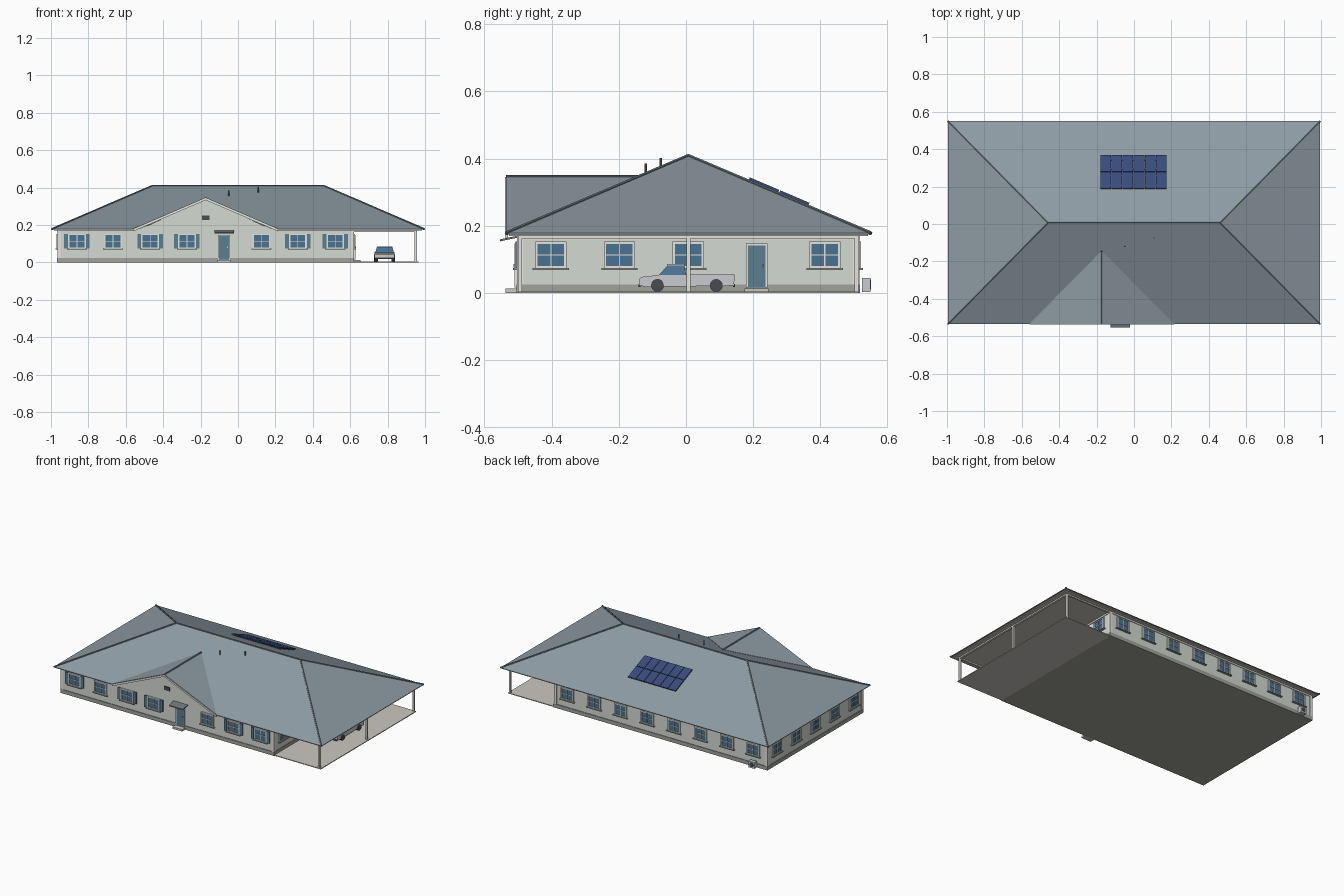
import bpy, bmesh, math
from mathutils import Matrix, Vector

if "Cube" in bpy.data.objects:
    bpy.data.objects.remove(bpy.data.objects["Cube"])

def mat(name, r, g, b):
    m = bpy.data.materials.new(name)
    m.diffuse_color = (r, g, b, 1)
    m.use_nodes = True
    m.node_tree.nodes["Principled BSDF"].inputs["Base Color"].default_value = m.diffuse_color
    return m

WALL = mat("wall", .66, .70, .65)
TRIM = mat("trim", .78, .77, .73)
BASE = mat("plinth", .36, .36, .33)
ROOF = mat("roof", .27, .33, .37)
CAP = mat("cap", .16, .19, .21)
SOFFIT = mat("soffit", .58, .56, .51)
GLASS = mat("glass", .07, .17, .29)
DOOR = mat("door", .10, .21, .28)
PANEL = mat("panel", .04, .07, .20)
SLAB = mat("slab", .60, .57, .53)
DARK = mat("dark", .07, .07, .08)
SILVER = mat("silver", .58, .60, .63)

def finish(name, bm, m):
    bmesh.ops.recalc_face_normals(bm, faces=bm.faces)
    me = bpy.data.meshes.new(name)
    bm.to_mesh(me)
    bm.free()
    ob = bpy.data.objects.new(name, me)
    bpy.context.collection.objects.link(ob)
    if m:
        me.materials.append(m)
    return ob

def boxes(name, items, m):
    """items: (x0,x1, y0,y1, z0,z1[, frame matrix])"""
    bm = bmesh.new()
    for x0, x1, y0, y1, z0, z1, *fr in items:
        M = Matrix.Translation(((x0+x1)/2, (y0+y1)/2, (z0+z1)/2)) @ Matrix.Diagonal((x1-x0, y1-y0, z1-z0, 1))
        bmesh.ops.create_cube(bm, size=1, matrix=(fr[0] if fr else Matrix()) @ M)
    return finish(name, bm, m)

def hull(name, pts, m=None):
    bm = bmesh.new()
    for p in pts:
        bm.verts.new(p)
    bmesh.ops.convex_hull(bm, input=bm.verts)
    bmesh.ops.dissolve_limit(bm, angle_limit=.01, verts=bm.verts, edges=bm.edges)
    return finish(name, bm, m)

def rods(name, segs, r, m, sides=8):
    bm = bmesh.new()
    for a, b in segs:
        a, b = Vector(a), Vector(b)
        q = (b-a).to_track_quat('Z', 'Y').to_matrix().to_4x4()
        bmesh.ops.create_cone(bm, cap_ends=True, segments=sides, radius1=r, radius2=r,
                              depth=(b-a).length, matrix=Matrix.Translation((a+b)/2) @ q)
    return finish(name, bm, m)

# Main dimensions
WX0, WX1, WY0, WY1 = -.963, .617, -.50, .513
RX, RY0, RY1, EAVE, TOP = .995, -.535, .55, .179, .41
RIDGE, RYC = .46, .007
GX, GL, GR, GZ = -.173, -.56, .214, .346

# Walls, plinth, corner boards and frieze
boxes("walls", [(WX0, WX1, WY0, WY1, .02, .178)], WALL)
boxes("plinth", [(WX0-.004, WX1+.004, WY0-.004, WY1+.004, 0, .025)], BASE)
e = .004
boxes("corner_boards", [(x-.010, x+.010, y-.010, y+.010, .025, .172)
      for x in (WX0+.007, WX1-.007) for y in (WY0+.007, WY1-.007)], TRIM)
boxes("frieze", [(x-e, x+e, WY0, WY1, .16, .172) for x in (WX0, WX1)]
      + [(WX0, WX1, WY1-e, WY1+e, .16, .172)], TRIM)

# Carport slab, posts and beams
boxes("carport_slab", [(WX1, .965, WY0, WY1, 0, .005)], SLAB)
boxes("carport_posts", [(.945, .957, y-.006, y+.006, .005, .172) for y in (-.494, .007, .507)], TRIM)
boxes("carport_beams", [(.944, .958, WY0, WY1, .162, .173)]
      + [(WX1, .957, y-.006, y+.006, .162, .173) for y in (-.494, .507)], TRIM)

# Hip roof with soffit, notched under the front gable
roof = hull("hip_roof", [(sx*RX, y, z) for sx in (-1, 1) for y in (RY0, RY1) for z in (.175, EAVE)]
            + [(-RIDGE, RYC, TOP), (RIDGE, RYC, TOP)], ROOF)
soffit = boxes("soffit", [(-.985, .985, RY0+.008, RY1-.008, .170, .176)], SOFFIT)
notch = hull("gable_notch_cutter", [(x, y, z) for y in (-.6, -.499)
             for x, z in ((GL+.012, .15), (GR-.012, .15), (GL+.012, .178), (GR-.012, .178), (GX, GZ-.006))])
notch.hide_render = True
notch.hide_viewport = True
for ob in (roof, soffit):
    b = ob.modifiers.new("notch", 'BOOLEAN')
    b.operation = 'DIFFERENCE'
    b.object = notch
    b.solver = 'EXACT'

# Front gable: wall, roof slopes, rake boards, vent
hull("gable_wall", [(x, y, z) for y in (-.502, -.48)
     for x, z in ((GL+.02, .17), (GR-.02, .17), (GX, GZ-.006))], WALL)
yb = RY0 + (GZ-EAVE)/(TOP-EAVE)*(RYC-RY0)
for side, x in (("left", GL), ("right", GR)):
    tri = [(x, RY0, EAVE), (GX, RY0, GZ), (GX, yb, GZ)]
    hull("gable_roof_"+side, [(a, b, c+d) for a, b, c in tri for d in (-.005, .002)], ROOF)
    hull("rake_board_"+side, [(a, y, c+d) for a, c in ((x, EAVE), (GX, GZ))
         for y in (RY0-.003, RY0+.005) for d in (-.013, -.001)], TRIM)
boxes("gable_vent", [(GX-.02, GX+.02, -.508, -.50, .228, .252)], DARK)

# Ridge and hip caps
rods("ridge_caps", [((-RIDGE, RYC, TOP-.002), (RIDGE, RYC, TOP-.002)),
                    ((GX, RY0, GZ-.001), (GX, yb, GZ-.001))]
     + [((s*RIDGE, RYC, TOP-.002), (s*RX, y, EAVE-.001)) for s in (-1, 1) for y in (RY0, RY1)], .006, CAP, 6)

# Roof vent pipes
rods("vent_pipes", [((-.05, -.12, .33), (-.05, -.12, .385)), ((.107, -.075, .35), (.107, -.075, .402))], .004, CAP)

# Solar panels on the back slope
ang = -math.atan2(TOP-EAVE, RY1-RYC)
yc = .275
F = Matrix.Translation((-.002, yc, EAVE+(RY1-yc)/(RY1-RYC)*(TOP-EAVE))) @ Matrix.Rotation(ang, 4, 'X')
boxes("solar_panels", [(-.178+i*.0594, -.178+i*.0594+.057, -.097+j*.098, -.097+j*.098+.095, .004, .011, F)
      for i in range(6) for j in range(2)], PANEL)
boxes("solar_rails", [(-.175, .175, y-.004, y+.004, -.002, .005, F) for y in (-.075, -.02, .02, .075)], DARK)

# Windows: local x runs along the wall, local -y points outward
def frame(x, y, deg):
    return Matrix.Translation((x, y, 0)) @ Matrix.Rotation(math.radians(deg), 4, 'Z')

front, right = frame(0, WY0, 0), frame(WX1, 0, 90)
back, left = frame(0, WY1, 180), frame(WX0, 0, -90)
XS = (-.861, -.668, -.47, -.273, -.075, .125, .32, .52)
YS = (-.402, -.198, .007, .21, .413)
wins = [(front, x) for x in XS if x != -.075] + [(right, y) for y in YS if y != .21]
wins += [(back, -x) for x in XS] + [(left, -y) for y in YS]
glass, trim, sills, shutters = [], [], [], []
for M, u in wins:
    glass.append((u-.044, u+.044, -.004, .004, .075, .150, M))
    for c in (-.043, 0, .043):
        w = .0035 if c else .0018
        trim.append((u+c-w, u+c+w, -.008, .002, .073, .153, M))
    for z, h in ((.0765, .0035), (.113, .0018), (.1495, .0035)):
        trim.append((u-.046, u+.046, -.0075, .002, z-h, z+h, M))
    sills.append((u-.054, u+.054, -.014, .002, .069, .074, M))
    if M is front and u not in (-.668, .125):
        shutters += [(u+s*.058-.010, u+s*.058+.010, -.008, .002, .075, .153, M) for s in (-1, 1)]
boxes("window_glass", glass, GLASS)
boxes("window_frames", trim, TRIM)
boxes("window_sills", sills, BASE)
boxes("shutters", shutters, DOOR)

# Doors with frames, handles, steps
doors = [(front, -.075), (right, .21)]
boxes("doors", [(u-.026, u+.026, -.007, .002, .017, .142, M) for M, u in doors], DOOR)
boxes("door_frames", [(u+s*.029-.003, u+s*.029+.003, -.010, .002, .017, .147, M) for M, u in doors for s in (-1, 1)]
      + [(u-.032, u+.032, -.010, .002, .141, .147, M) for M, u in doors], TRIM)
boxes("door_handles", [(u+.017, u+.021, -.013, -.006, .076, .086, M) for M, u in doors], SILVER)
boxes("door_steps", [(u-.036, u+.036, -.037, 0, 0, .013, M) for M, u in doors], SLAB)

# Canopy over front door
hull("door_canopy", [(x, y, z+d) for x in (-.126, -.022) for y, z in ((-.50, .165), (-.553, .154)) for d in (0, .006)], CAP)

# Outdoor air unit at the back
boxes("air_unit", [(-.892, -.848, WY1+.010, WY1+.036, .003, .045)], SILVER)
rods("air_unit_fan", [((-.87, WY1+.03, .025), (-.87, WY1+.0375, .025))], .015, DARK, 16)

# Pickup under the carport
CX, HW = .784, .053
prof = [(-.139, .024), (-.139, .042), (-.132, .048), (-.08, .054), (.0, .054), (.0, .036), (.143, .036), (.143, .022), (-.12, .018)]
bm = bmesh.new()
f = bm.faces.new([bm.verts.new((CX-HW, y, z)) for y, z in prof])
ext = bmesh.ops.extrude_face_region(bm, geom=[f])
bmesh.ops.translate(bm, vec=(2*HW, 0, 0), verts=[v for v in ext["geom"] if isinstance(v, bmesh.types.BMVert)])
finish("truck_body", bm, SILVER)
boxes("truck_bed_sides", [(CX+s*.049-.004, CX+s*.049+.004, 0, .143, .034, .055) for s in (-1, 1)]
      + [(CX-HW, CX+HW, .136, .144, .034, .055)], SILVER)
hull("truck_cab_glass", [(CX+s*w, y, z) for s in (-1, 1)
     for w, y, z in ((.050, -.082, .052), (.050, .001, .052), (.041, -.054, .083), (.041, -.005, .083))], GLASS)
boxes("truck_cab_roof", [(CX-.042, CX+.042, -.056, -.003, .082, .086)], SILVER)
boxes("truck_bumpers", [(CX-.05, CX+.05, y-.003, y+.003, .018, .027) for y in (-.139, .143)], DARK)
rods("truck_wheels", [((CX+s*.036, y, .023), (CX+s*.056, y, .023)) for s in (-1, 1) for y in (-.085, .09)], .019, DARK, 20)
